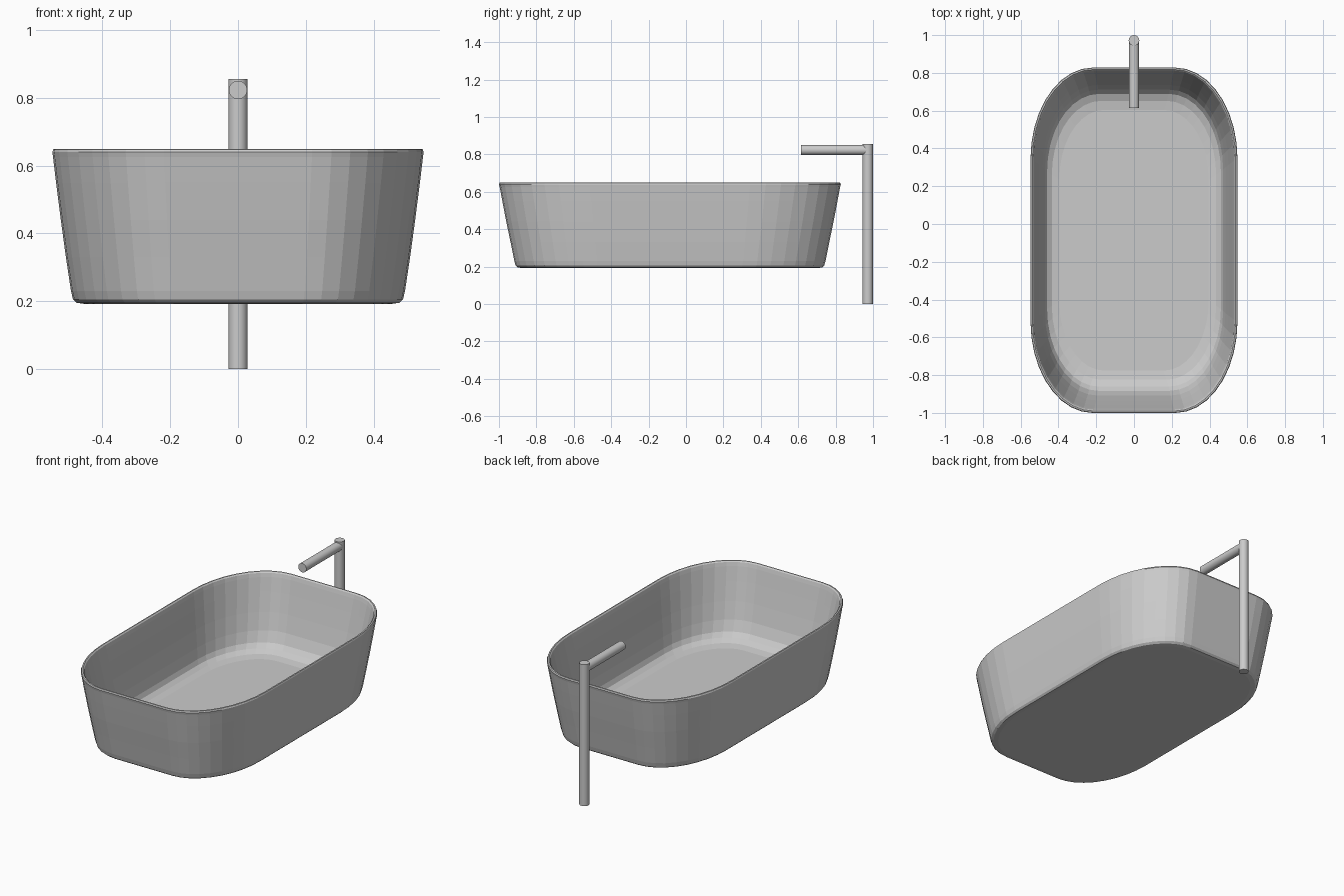
import bpy, bmesh
from math import pi, sin, cos
from mathutils import Matrix, Vector

if "Cube" in bpy.data.objects:
    bpy.data.objects.remove(bpy.data.objects["Cube"])

BASIN_Y = -0.086   # basin centre along y
SEG = 9            # facets per rounded corner
SIDE = 6           # facets per straight side


def outline(hx, hy):
    """Rounded rectangle with long elliptical corners."""
    sx, sy = hx * 0.40, hy * 0.47
    rx, ry = hx - sx, hy - sy
    pts = []
    for q, (cx, cy) in enumerate([(1, 1), (-1, 1), (-1, -1), (1, -1)]):
        for i in range(SEG + 1):
            a = (q + i / SEG) * pi / 2
            pts.append(Vector((cx * sx + rx * cos(a), cy * sy + ry * sin(a))))
        # straight run to the next corner
        a = (q + 1) * pi / 2
        nx, ny = [(-1, 1), (-1, -1), (1, -1), (1, 1)][q]
        end = Vector((nx * sx + rx * cos(a), ny * sy + ry * sin(a)))
        start = pts[-1].copy()
        pts += [start.lerp(end, k / SIDE) for k in range(1, SIDE)]
    return pts


def loft(name, rings):
    bm = bmesh.new()
    loops = [[bm.verts.new((p.x, p.y + BASIN_Y, z)) for p in outline(hx, hy)]
             for hx, hy, z in rings]
    n = len(loops[0])
    for a, b in zip(loops, loops[1:]):
        for i in range(n):
            j = (i + 1) % n
            bm.faces.new((a[i], a[j], b[j], b[i]))
    bm.faces.new(loops[0][::-1])
    bm.faces.new(loops[-1])
    bmesh.ops.recalc_face_normals(bm, faces=bm.faces)
    me = bpy.data.meshes.new(name)
    bm.to_mesh(me)
    bm.free()
    ob = bpy.data.objects.new(name, me)
    bpy.context.collection.objects.link(ob)
    return ob


def rod(name, start, end, radius):
    start, end = Vector(start), Vector(end)
    bpy.ops.mesh.primitive_cylinder_add(
        vertices=32, radius=radius, depth=(end - start).length,
        location=(start + end) / 2,
        rotation=(end - start).to_track_quat('Z', 'Y').to_euler())
    ob = bpy.context.object
    ob.name = name
    bpy.ops.object.shade_smooth_by_angle()
    return ob


# Basin: up the outside, over the thin rim, down the inside to the floor
loft("basin", [
    (0.455, 0.790, 0.192), (0.477, 0.814, 0.195), (0.487, 0.825, 0.205),
    (0.493, 0.832, 0.230), (0.508, 0.852, 0.330), (0.523, 0.875, 0.440),
    (0.537, 0.896, 0.550), (0.546, 0.910, 0.625), (0.548, 0.914, 0.640),
    (0.545, 0.911, 0.648), (0.538, 0.904, 0.649), (0.532, 0.898, 0.642),
    (0.528, 0.892, 0.620), (0.516, 0.874, 0.540), (0.500, 0.848, 0.430),
    (0.484, 0.822, 0.330), (0.472, 0.797, 0.268), (0.460, 0.775, 0.242),
    (0.435, 0.738, 0.226), (0.395, 0.690, 0.219),
])

# Tap: floor-standing post with a horizontal spout
rod("tap_post", (0, 0.972, 0), (0, 0.972, 0.856), 0.028)
rod("tap_spout", (0, 0.972, 0.823), (0, 0.615, 0.823), 0.027)
